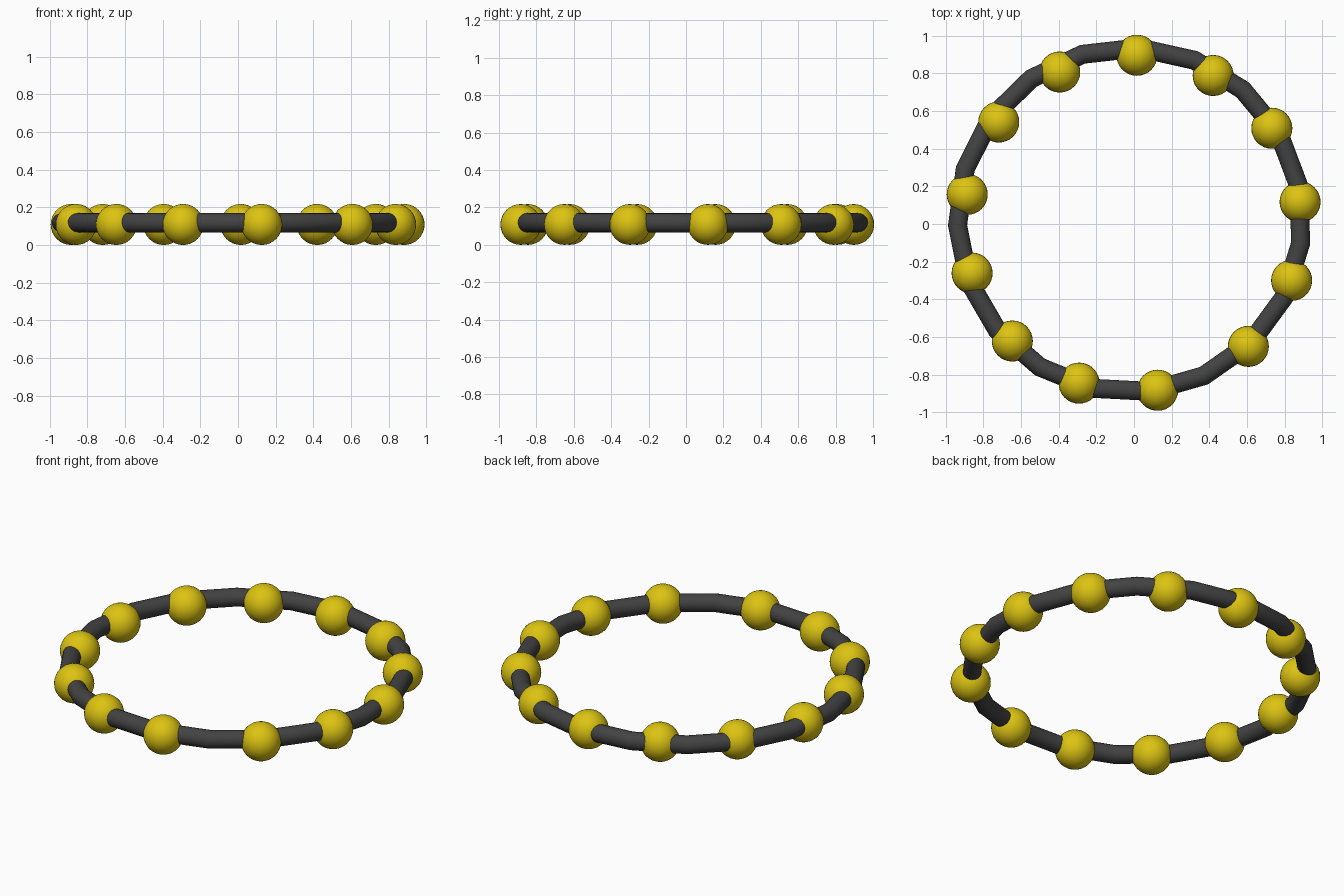
import bpy
from math import radians, cos, sin

cube = bpy.data.objects.get("Cube")
if cube:
    bpy.data.objects.remove(cube, do_unlink=True)


def make_material(name, rgb):
    mat = bpy.data.materials.new(name)
    mat.use_nodes = True
    colour = (*rgb, 1.0)
    mat.diffuse_color = colour
    mat.node_tree.nodes["Principled BSDF"].inputs["Base Color"].default_value = colour
    return mat


def finish(name, mat):
    obj = bpy.context.object
    obj.name = name
    obj.data.materials.append(mat)
    bpy.ops.object.shade_smooth()
    return obj


yellow = make_material("golden yellow", (0.72, 0.55, 0.006))
grey = make_material("dark grey", (0.055, 0.055, 0.055))

# Cord: a closed ring with few segments, slightly off the bead circle
bpy.ops.mesh.primitive_torus_add(
    major_segments=19, minor_segments=24, major_radius=0.916, minor_radius=0.051,
    location=(-0.022, 0.021, 0.118), rotation=(0, 0, radians(11.2)))
finish("cord_ring", grey)

# Beads: evenly stepped, leaving one wider gap at the front
BEADS, BEAD_RADIUS, CIRCLE = 13, 0.109, 0.895
for i in range(BEADS):
    a = radians(313.2 + 27.1 * i)
    bpy.ops.mesh.primitive_uv_sphere_add(
        segments=32, ring_count=16, radius=BEAD_RADIUS,
        location=(CIRCLE * cos(a) - 0.005, CIRCLE * sin(a) + 0.002, BEAD_RADIUS))
    finish(f"bead_{i + 1}", yellow)
